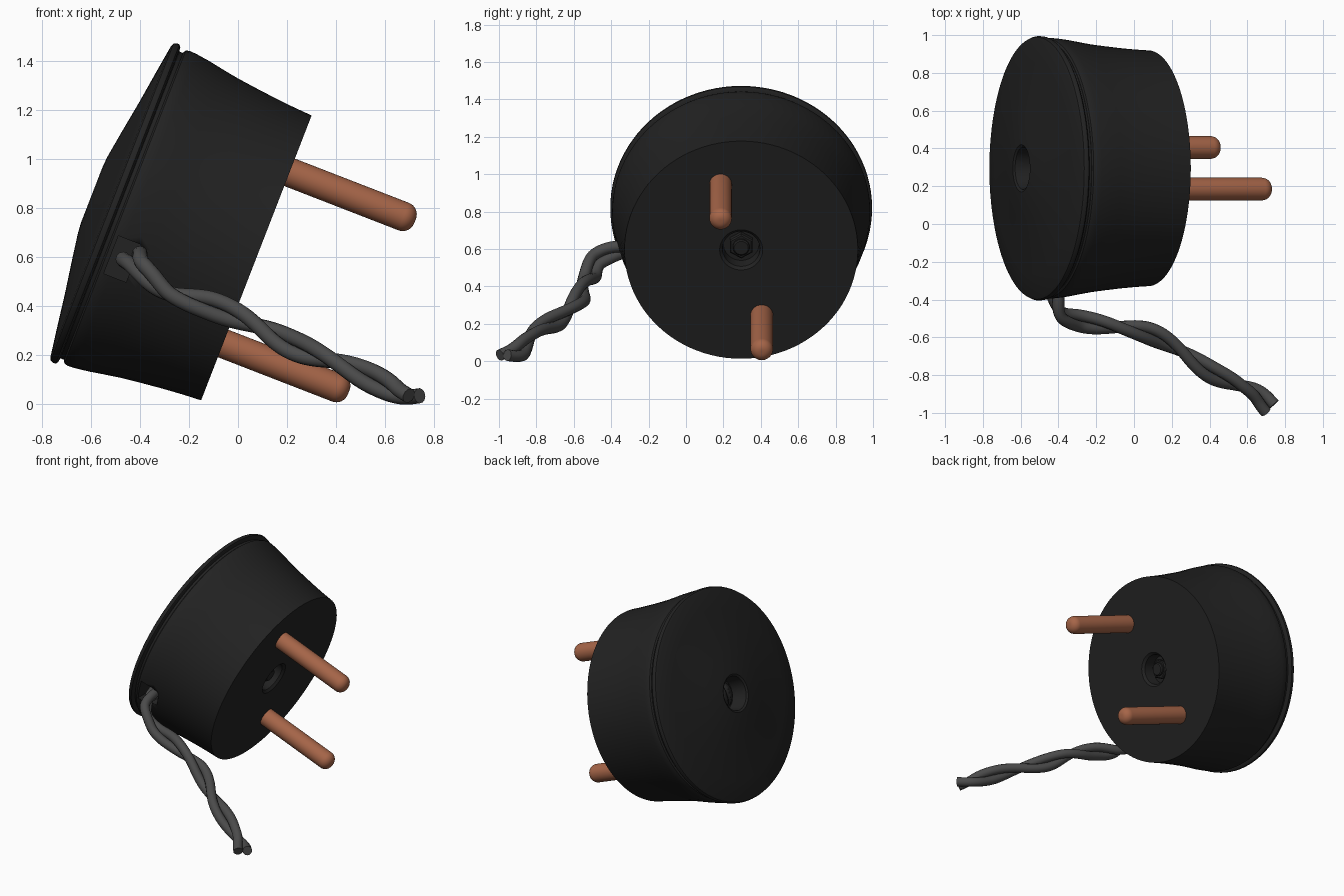
import bpy, bmesh, math
from mathutils import Vector, Matrix

cube = bpy.data.objects.get("Cube")
if cube:
    bpy.data.objects.remove(cube, do_unlink=True)


def material(name, rgb):
    m = bpy.data.materials.new(name)
    m.use_nodes = True
    m.diffuse_color = (*rgb, 1)
    m.node_tree.nodes["Principled BSDF"].inputs["Base Color"].default_value = (*rgb, 1)
    return m


black = material("black plastic", (0.016, 0.016, 0.016))
grey = material("grey cable", (0.07, 0.07, 0.07))
copper = material("copper", (0.38, 0.13, 0.065))

# The plug's own frame: z runs along the pins, x points down, y stays sideways
FRAME = Matrix.Translation((0.075, 0.295, 0.595)) @ Matrix.Rotation(math.radians(111.2), 4, "Y")


def finish(name, bm, mat, matrix=FRAME, angle=35):
    bmesh.ops.recalc_face_normals(bm, faces=bm.faces)
    mesh = bpy.data.meshes.new(name)
    bm.to_mesh(mesh)
    bm.free()
    mesh.materials.append(mat)
    ob = bpy.data.objects.new(name, mesh)
    bpy.context.collection.objects.link(ob)
    ob.matrix_world = matrix
    bpy.ops.object.select_all(action="DESELECT")
    ob.select_set(True)
    bpy.context.view_layer.objects.active = ob
    bpy.ops.object.shade_smooth_by_angle(angle=math.radians(angle))
    return ob


def lathe(name, profile, mat, steps=96, centre=(0, 0)):
    """Spin (radius, z) points, running from axis to axis, into a closed solid."""
    bm = bmesh.new()
    verts = [bm.verts.new((r, 0, z)) for r, z in profile]
    edges = [bm.edges.new(pair) for pair in zip(verts, verts[1:])]
    bmesh.ops.spin(bm, geom=verts + edges, cent=(0, 0, 0), axis=(0, 0, 1),
                   angle=math.tau, steps=steps, use_merge=True)
    bmesh.ops.remove_doubles(bm, verts=bm.verts, dist=1e-5)
    return finish(name, bm, mat, FRAME @ Matrix.Translation((*centre, 0)))


def box(name, low, high, mat, angle=35):
    low, high = Vector(low), Vector(high)
    bm = bmesh.new()
    bmesh.ops.create_cube(bm, size=1)
    bmesh.ops.scale(bm, vec=high - low, verts=bm.verts)
    bmesh.ops.translate(bm, vec=(low + high) / 2, verts=bm.verts)
    return finish(name, bm, mat)


def cut(target, cutter):
    mod = target.modifiers.new("cut", "BOOLEAN")
    mod.object, mod.operation, mod.solver = cutter, "DIFFERENCE", "EXACT"
    bpy.ops.object.select_all(action="DESELECT")
    bpy.context.view_layer.objects.active = target
    target.select_set(True)
    # the cut goes before the smoothing modifier
    bpy.ops.object.modifier_move_to_index(modifier=mod.name, index=0)
    bpy.ops.object.modifier_apply(modifier=mod.name)
    bpy.data.objects.remove(cutter, do_unlink=True)


# Flared housing with a screw recess in its flat front
body = lathe("plug_body", [
    (0, -0.09), (0.095, -0.09), (0.1, -0.015), (0.115, 0), (0.624, 0),
    (0.629, -0.08), (0.637, -0.17), (0.647, -0.26), (0.657, -0.34), (0.669, -0.41),
    (0.68, -0.47), (0.688, -0.53), (0.69, -0.56), (0.685, -0.575), (0.675, -0.582), (0, -0.582)], black)

# Cable opening in the side of the housing
notch = box("cable_notch", (0.12, -0.8, -0.558), (0.285, -0.5, -0.42), black)
bm = bmesh.new()
bm.from_mesh(notch.data)
corners = [e for e in bm.edges if all(v.co.z > -0.5 for v in e.verts)
           and abs(e.verts[0].co.y - e.verts[1].co.y) > 0.1]
corners += [e for e in bm.edges if False]
bmesh.ops.bevel(bm, geom=corners, offset=0.04, segments=4, affect="EDGES")
bm.to_mesh(notch.data)
bm.free()
cut(body, notch)

# Domed back cover, set off from the housing by a groove
lathe("back_cover", [
    (0, -0.57), (0.672, -0.57), (0.672, -0.598), (0.69, -0.601), (0.699, -0.608),
    (0.7, -0.62), (0.694, -0.632), (0.68, -0.638), (0.56, -0.656), (0.42, -0.676),
    (0.28, -0.699), (0.17, -0.716), (0.125, -0.72), (0.112, -0.712), (0.1, -0.61), (0, -0.61)], black)

# Screw: nut and bolt end at the front, slotted head at the back
lathe("nut", [(0, -0.1), (0.07, -0.1), (0.07, -0.055), (0.062, -0.048), (0, -0.048)], black, 6)
lathe("bolt_end", [(0, -0.1), (0.045, -0.1), (0.045, -0.035), (0.038, -0.028), (0, -0.028)], black, 24)
head = lathe("screw_head", [(0, -0.6), (0.08, -0.6), (0.08, -0.625), (0.06, -0.645),
                            (0.03, -0.655), (0, -0.657)], black, 32)
cut(head, box("screw_slot", (-0.1, -0.012, -0.7), (0.1, 0.012, -0.63), black))

# Two round-ended contact pins, diagonally opposite
for name, s in (("upper_pin", 1), ("lower_pin", -1)):
    tip = [(0.06 - 0.05 * (1 - math.cos(a)), 0.5 + 0.05 * math.sin(a))
           for a in (math.pi / 2 * i / 8 for i in range(9))]
    lathe(name, [(0, -0.05), (0.06, -0.05)] + tip + [(0, 0.55)], copper, 32, (-0.375 * s, -0.11 * s))

# Centre line of the cable
PATH = [Vector(p) for p in (
    (-0.44, -0.26, 0.59), (-0.42, -0.37, 0.59), (-0.385, -0.48, 0.54), (-0.28, -0.515, 0.45),
    (-0.1, -0.545, 0.395), (0.08, -0.58, 0.32), (0.23, -0.66, 0.235), (0.4, -0.78, 0.175),
    (0.55, -0.85, 0.1), (0.65, -0.9, 0.05), (0.72, -0.975, 0.032))]


def smooth_path(points, n=10):
    ext = [2 * points[0] - points[1]] + points + [2 * points[-1] - points[-2]]
    out = []
    for a, b, c, d in zip(ext, ext[1:], ext[2:], ext[3:]):
        for i in range(n):
            t = i / n
            out.append(0.5 * (2 * b + (c - a) * t + (2 * a - 5 * b + 4 * c - d) * t ** 2
                              + (3 * b - a - 3 * c + d) * t ** 3))
    return out + [points[-1]]


# Two strands wound around the centre line
line = smooth_path(PATH)
lengths = [0]
for a, b in zip(line, line[1:]):
    lengths.append(lengths[-1] + (b - a).length)
for name, phase in (("cable_strand_a", 0), ("cable_strand_b", math.pi)):
    curve = bpy.data.curves.new(name, "CURVE")
    curve.dimensions = "3D"
    curve.bevel_depth, curve.bevel_resolution, curve.use_fill_caps = 0.031, 4, True
    spline = curve.splines.new("POLY")
    spline.points.add(len(line) - 1)
    for i, p in enumerate(line):
        t = (line[min(i + 1, len(line) - 1)] - line[max(i - 1, 0)]).normalized()
        side = t.cross(Vector((0, 0, 1))).normalized()
        up = side.cross(t)
        a = phase - 2 * math.tau * lengths[i] / lengths[-1]
        spline.points[i].co = (*(p + 0.03 * (math.cos(a) * side + math.sin(a) * up)), 1)
    curve.materials.append(grey)
    ob = bpy.data.objects.new(name, curve)
    bpy.context.collection.objects.link(ob)
    bpy.ops.object.select_all(action="DESELECT")
    ob.select_set(True)
    bpy.context.view_layer.objects.active = ob
    bpy.ops.object.convert(target="MESH")
    bpy.ops.object.shade_smooth_by_angle(angle=math.radians(40))
